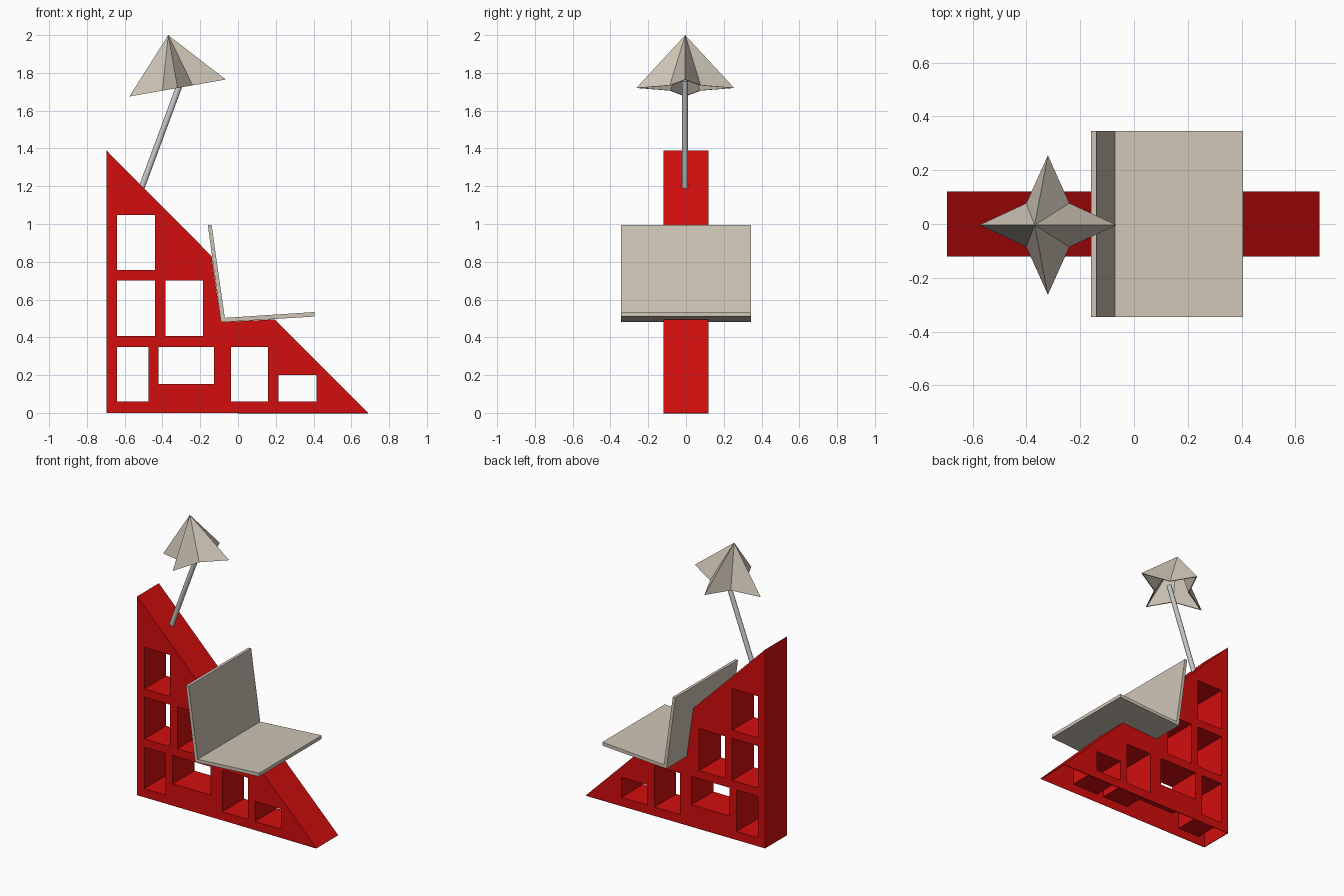
import bpy, bmesh, math
from mathutils import Vector, Matrix

if "Cube" in bpy.data.objects:
    bpy.data.objects.remove(bpy.data.objects["Cube"])


def material(name, rgb):
    m = bpy.data.materials.new(name)
    m.diffuse_color = (*rgb, 1)
    m.use_nodes = True
    m.node_tree.nodes["Principled BSDF"].inputs["Base Color"].default_value = m.diffuse_color
    return m


RED = material("red", (0.65, 0.004, 0.004))
CREAM = material("cream", (0.62, 0.56, 0.47))
GREY = material("grey", (0.58, 0.58, 0.59))


def finish(bm, name, mat):
    me = bpy.data.meshes.new(name)
    bm.to_mesh(me)
    bm.free()
    me.materials.append(mat)
    ob = bpy.data.objects.new(name, me)
    bpy.context.collection.objects.link(ob)
    return ob


def extruded_profile(loops, half):
    """Fill x-z loops (first outer, rest holes) and extrude along y."""
    bm = bmesh.new()
    edges = []
    for loop in loops:
        vs = [bm.verts.new((x, -half, z)) for x, z in loop]
        edges += [bm.edges.new((vs[i - 1], vs[i])) for i in range(len(vs))]
    bmesh.ops.triangle_fill(bm, edges=edges, use_beauty=True, normal=(0, -1, 0))
    r = bmesh.ops.extrude_face_region(bm, geom=bm.faces[:], use_keep_orig=True)
    verts = [g for g in r["geom"] if isinstance(g, bmesh.types.BMVert)]
    bmesh.ops.translate(bm, verts=verts, vec=(0, 2 * half, 0))
    bmesh.ops.recalc_face_normals(bm, faces=bm.faces[:])
    return bm


# Stepped triangular body with through windows and an open underside
outline = [(-0.695, 0), (0.69, 0), (0.195, 0.495), (-0.09, 0.48),
           (-0.14, 0.83), (-0.695, 1.388)]
windows = [(-0.64, -0.44, 0.757, 1.047), (-0.64, -0.44, 0.407, 0.70),
           (-0.385, -0.185, 0.407, 0.70), (-0.64, -0.475, 0.06, 0.35),
           (-0.42, -0.127, 0.153, 0.35), (-0.037, 0.16, 0.06, 0.35),
           (0.215, 0.415, 0.06, 0.20)]
loops = [outline] + [[(a, c), (b, c), (b, d), (a, d)] for a, b, c, d in windows]
bm = extruded_profile(loops, 0.12)
bottom = [f for f in bm.faces if all(v.co.z < 1e-4 for v in f.verts)]
bmesh.ops.delete(bm, geom=bottom, context="FACES_ONLY")
body = finish(bm, "body", RED)
shell = body.modifiers.new("shell", "SOLIDIFY")
shell.thickness = 0.006
shell.offset = -1

# Bent seat and backrest
seat_profile = [(-0.09, 0.48), (0.405, 0.51), (0.405, 0.534), (-0.07, 0.503),
                (-0.14, 0.996), (-0.16, 0.996)]
finish(extruded_profile([seat_profile], 0.345), "seat", CREAM)

# Leaning pole
a, b = Vector((-0.513, -0.005, 1.185)), Vector((-0.30, -0.005, 1.76))
bm = bmesh.new()
bmesh.ops.create_cone(bm, cap_ends=True, segments=16, radius1=0.016,
                      radius2=0.016, depth=(b - a).length)
rot = (b - a).to_track_quat("Z", "Y").to_matrix().to_4x4()
bmesh.ops.transform(bm, verts=bm.verts[:],
                    matrix=Matrix.Translation((a + b) / 2) @ rot)
pole = finish(bm, "pole", GREY)
bpy.context.view_layer.objects.active = pole
pole.select_set(True)
bpy.ops.object.shade_smooth_by_angle(angle=math.radians(40))

# Four-pointed star shade: hollow pyramid with a thin rim, tilted
bm = bmesh.new()
rings, tips = [], []
for s in (1.0, 0.95):
    rings.append([bm.verts.new((s * r * math.cos(i * math.pi / 4),
                                s * r * math.sin(i * math.pi / 4), 0))
                  for i, r in enumerate([0.259, 0.115] * 4)])
    tips.append(bm.verts.new((0, 0, 0.284 * s)))
for i in range(8):
    o0, o1, n0, n1 = rings[0][i - 1], rings[0][i], rings[1][i - 1], rings[1][i]
    bm.faces.new((o0, o1, tips[0]))
    bm.faces.new((n1, n0, tips[1]))
    bm.faces.new((o1, o0, n0, n1))
bmesh.ops.transform(bm, verts=bm.verts[:],
                    matrix=Matrix.Translation((-0.32, -0.004, 1.72))
                    @ Matrix.Rotation(math.radians(-10), 4, "Y"))
finish(bm, "star_shade", CREAM)
